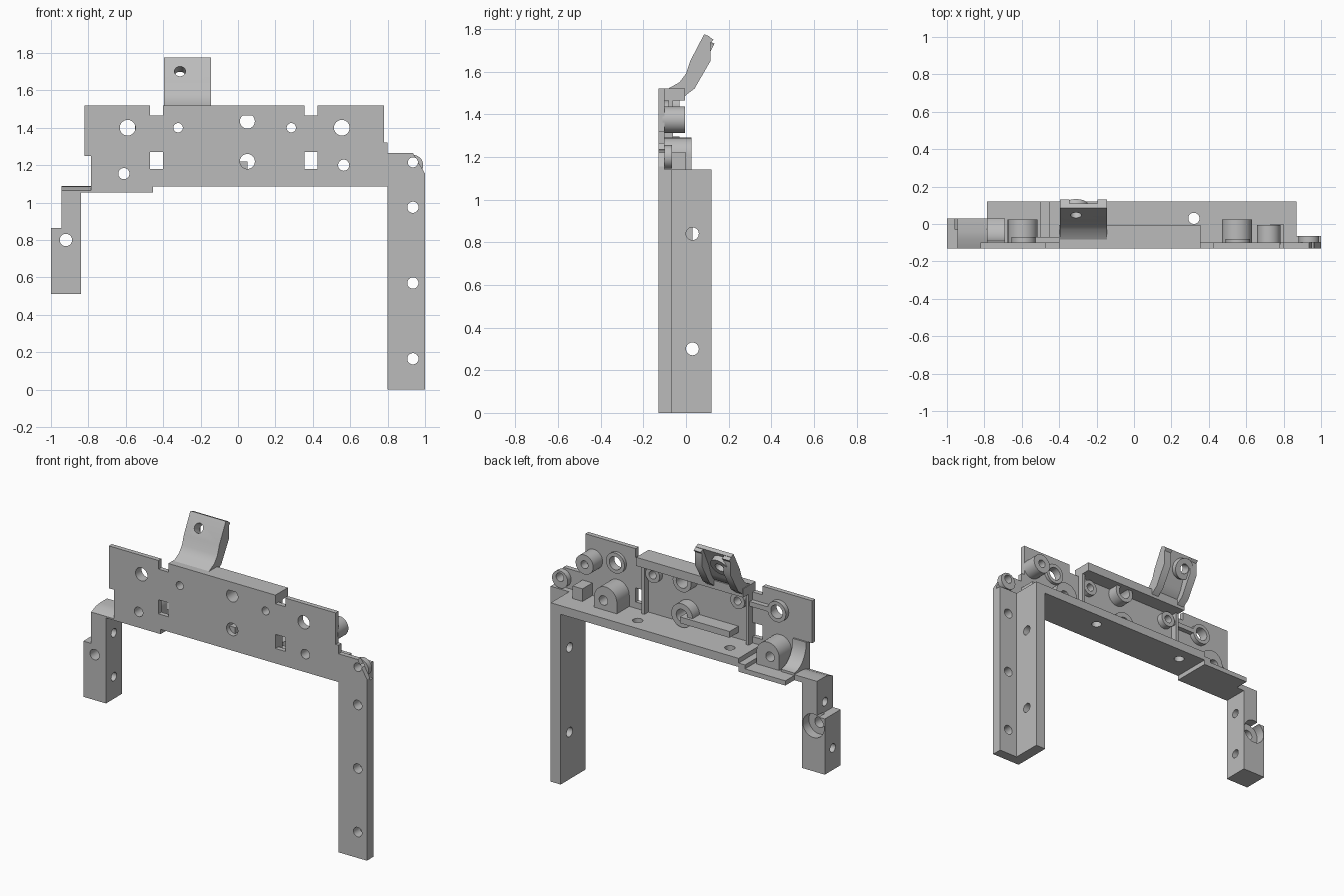
import bpy, bmesh, math
from mathutils import Matrix, Vector

cube = bpy.data.objects.get("Cube")
if cube:
    bpy.data.objects.remove(cube, do_unlink=True)

grey = bpy.data.materials.new("plain grey")
grey.use_nodes = True
grey.diffuse_color = (0.5, 0.5, 0.5, 1)
for node in grey.node_tree.nodes:
    if node.type == 'BSDF_PRINCIPLED':
        node.inputs["Base Color"].default_value = grey.diffuse_color
        node.inputs["Roughness"].default_value = 0.6

FRONT, SKIN, BACK = -0.13, -0.1, 0.12
parts = []


def place(axis, u, v, depth):
    """Map a profile point and a depth to a position for the given extrusion axis."""
    if axis == 'x':
        return Vector((depth, u, v))
    if axis == 'y':
        return Vector((u, depth, v))
    return Vector((u, v, depth))


def prism(name, axis, profile, start, end, matrix=None, helper=False):
    """Extrude a flat profile along one axis."""
    bm = bmesh.new()
    verts = [bm.verts.new(place(axis, u, v, start)) for u, v in profile]
    face = bm.faces.new(verts)
    moved = bmesh.ops.extrude_face_region(bm, geom=[face])["geom"]
    bmesh.ops.translate(bm, vec=place(axis, 0, 0, end - start),
                        verts=[g for g in moved if isinstance(g, bmesh.types.BMVert)])
    bmesh.ops.recalc_face_normals(bm, faces=bm.faces)
    if matrix:
        bm.transform(matrix)
    mesh = bpy.data.meshes.new(name)
    bm.to_mesh(mesh)
    bm.free()
    mesh.materials.append(grey)
    obj = bpy.data.objects.new(name, mesh)
    bpy.context.scene.collection.objects.link(obj)
    if helper:
        obj.hide_render = True
    else:
        parts.append(obj)
    return obj


def rect(left, right, low, high):
    return [(left, low), (right, low), (right, high), (left, high)]


def circle(u, v, radius, sides=32):
    steps = [math.tau * i / sides for i in range(sides)]
    return [(u + radius * math.cos(a), v + radius * math.sin(a)) for a in steps]


def arch(u, v, radius, base, sides=16):
    """Round-topped profile standing on a flat base."""
    steps = [math.pi * i / sides for i in range(sides + 1)]
    top = [(u + radius * math.cos(a), v + radius * math.sin(a)) for a in steps]
    return top + [(u - radius, base), (u + radius, base)]


def box(name, x, y, z):
    return prism(name, 'y', rect(*x, *z), *y)


def cut(obj, cutters):
    """Subtract every cutter and keep the result as plain mesh."""
    for cutter in cutters:
        mod = obj.modifiers.new("cut", 'BOOLEAN')
        mod.operation, mod.solver, mod.object = 'DIFFERENCE', 'EXACT', cutter
    graph = bpy.context.evaluated_depsgraph_get()
    mesh = bpy.data.meshes.new_from_object(obj.evaluated_get(graph))
    obj.modifiers.clear()
    obj.data = mesh


# Thin front panel with its notched outline
panel = prism("front_panel", 'y', [
    (-0.82, 1.25), (-0.82, 1.52), (-0.47, 1.52), (-0.47, 1.465), (-0.4, 1.465),
    (-0.4, 1.52), (0.355, 1.52), (0.355, 1.465), (0.425, 1.465), (0.425, 1.52),
    (0.78, 1.52), (0.78, 1.32), (0.8, 1.32), (0.8, 1.265), (0.935, 1.265),
    (1, 1.155), (1, 1.085), (-0.455, 1.085), (-0.455, 1.055), (-0.785, 1.055),
    (-0.785, 1.25)], FRONT, SKIN)

# Right post: front strip and deep side flange
strip = box("post_strip", (0.8, 1), (FRONT, -0.065), (0, 1.14))
flange = box("post_flange", (0.8, 0.87), (FRONT, BACK), (0, 1.14))
corner = prism("corner_boss", 'y', circle(0.935, 1.2, 0.055), SKIN, -0.065)

# Shelf behind the panel, and its lower left step
shelf = box("shelf", (-0.455, 0.87), (FRONT, BACK), (1.085, 1.14))
box("shelf_step", (-0.785, -0.455), (FRONT, BACK), (1.055, 1.085))
box("shelf_step_riser", (-0.5, -0.455), (FRONT, BACK), (1.085, 1.11))

# Top rail of the middle section, and the ribs closing it at the sides
box("top_rail", (-0.4, 0.355), (FRONT, -0.005), (1.465, 1.52))
for side, x in (("left", 0.335), ("right", -0.4)):
    box("pocket_rib_" + side, (x, x + 0.02), (SKIN, -0.06), (1.13, 1.47))
box("middle_block", (-0.3, 0.05), (SKIN, -0.01), (1.18, 1.22))
box("shelf_block", (0.73, 0.8), (SKIN, 0), (1.13, 1.22))
box("ring_rib", (-0.55, -0.35), (SKIN, -0.07), (1.385, 1.415))

# Round bosses around the panel holes: x, z, radius, back end
drilled = [panel, strip, corner]
for name, x, z, radius, end in [
        ("upper_middle", 0.05, 1.435, 0.065, -0.03), ("lower_middle", 0.05, 1.22, 0.075, -0.03),
        ("left_small", 0.285, 1.4, 0.05, -0.07), ("right_small", -0.32, 1.4, 0.05, -0.06),
        ("left_ring", 0.555, 1.4, 0.065, -0.08), ("right_ring", -0.59, 1.4, 0.065, -0.07)]:
    drilled.append(prism(name + "_boss", 'y', circle(x, z, radius), SKIN, end))
peg = prism("left_peg", 'y', circle(0.72, 1.375, 0.062), FRONT + 0.02, -0.005)
for name, x, z, base in [("left", 0.55, 1.21, 1.13), ("right", -0.595, 1.165, 1.08)]:
    drilled.append(prism(name + "_arch_boss", 'y', arch(x, z, 0.08, base), SKIN, 0.025))

# Concave buttress and ledge joining the panel to the right leg
curve = [(0.03 - 0.12 * math.sin(a), 1.25 - 0.15 * math.cos(a))
         for a in [math.pi / 2 * i / 10 for i in range(11)]]
prism("buttress", 'x', [(SKIN, 1.06), (0.03, 1.06)] + curve + [(SKIN, 1.25)], -0.785, -0.69)
prism("leg_ledge", 'x', [(FRONT, 1.055), (0.03, 1.055), (0.03, 1.09), (-0.04, 1.09),
                         (-0.08, 1.085), (FRONT, 1.065)], -0.945, -0.785)

# Short right leg with a wider foot
leg = prism("short_leg", 'y', [(-1, 0.51), (-0.84, 0.51), (-0.84, 1.06), (-0.945, 1.06),
                               (-0.945, 0.865), (-1, 0.865)], FRONT, 0.03)

# Bent clip: thin sheet, two side ribs and a tilted boss
bend = [(-0.1, 1.51), (-0.075, 1.525), (-0.03, 1.55), (0, 1.59), (0.02, 1.65), (0.085, 1.775)]
sheet = prism("clip_sheet", 'x', bend + [(0.11, 1.765), (0.05, 1.64), (0.025, 1.57),
                                         (0, 1.53), (-0.04, 1.5)], -0.395, -0.145)
for side, x in (("left", -0.195), ("right", -0.395)):
    prism("clip_rib_" + side, 'x', bend + [
        (0.13, 1.75), (0.115, 1.735), (0.115, 1.65), (0.04, 1.52), (0, 1.49), (-0.02, 1.47)],
        x, x + 0.05)
tilt = Matrix.Translation((-0.31, 0.05, 1.7)) @ Matrix.Rotation(math.radians(-27), 4, 'X')
clip_boss = prism("clip_boss", 'y', circle(0, 0, 0.065), 0.01, 0.06, tilt)

# Cutters: holes through the panel and its bosses, and two windows
holes = []
for x, z, radius in [
        (-0.59, 1.4, 0.042), (-0.32, 1.4, 0.025), (0.05, 1.435, 0.04), (0.05, 1.22, 0.04),
        (0.285, 1.4, 0.025), (0.555, 1.4, 0.042), (0.565, 1.2, 0.03), (-0.61, 1.155, 0.03),
        (0.935, 1.215, 0.027), (0.935, 0.975, 0.03), (0.935, 0.57, 0.03),
        (0.935, 0.165, 0.03)]:
    holes.append(prism("hole_cutter", 'y', circle(x, z, radius), -1, 1, helper=True))
for x in (-0.47, 0.355):
    holes.append(prism("window_cutter", 'y', rect(x, x + 0.07, 1.18, 1.27), -1, 1, helper=True))
for obj in drilled:
    reach = [c for c in holes]
    cut(obj, reach)


def drill(obj, axis, u, v, start, end, radius=0.03, matrix=None):
    cutter = prism("drill_cutter", axis, circle(u, v, radius), start, end, matrix, helper=True)
    cut(obj, [cutter])
    holes.append(cutter)


# Side holes, shelf holes, leg counterbore and blind peg hole
for z in (0.3, 0.84):
    drill(flange, 'x', 0.03, z, 0.5, 1.5)
for z in (0.65, 0.93):
    drill(leg, 'x', -0.05, z, -1.5, -0.5, 0.027)
for x in (-0.33, 0.32):
    drill(shelf, 'z', x, 0.03, 1, 1.3)
drill(leg, 'y', -0.92, 0.8, -1, 1, 0.033)
drill(leg, 'y', -0.92, 0.8, -0.03, 1, 0.075)
drill(peg, 'y', 0.72, 1.375, -0.06, 1, 0.025)
for obj in (sheet, clip_boss):
    drill(obj, 'y', 0, 0, -0.2, 0.2, 0.03, tilt)

for cutter in holes:
    bpy.data.objects.remove(cutter, do_unlink=True)

# Smooth the round walls and keep the edges crisp
bpy.ops.object.select_all(action='DESELECT')
for obj in parts:
    obj.select_set(True)
bpy.context.view_layer.objects.active = parts[0]
bpy.ops.object.shade_smooth_by_angle(angle=math.radians(30))
